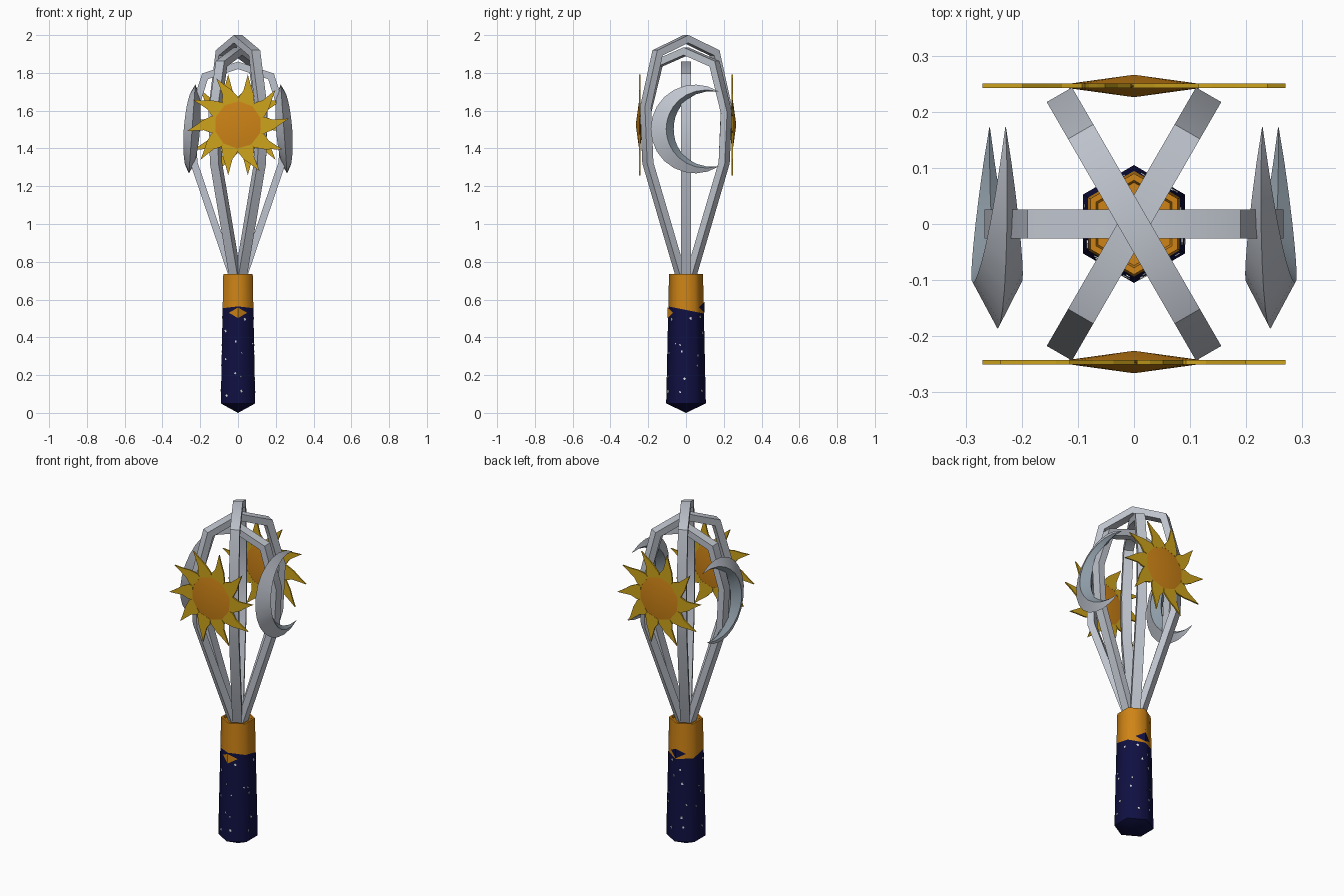
import bpy, bmesh, math, random
from mathutils import Vector, Matrix

cube = bpy.data.objects.get("Cube")
if cube:
    bpy.data.objects.remove(cube, do_unlink=True)


def material(name, r, g, b):
    m = bpy.data.materials.new(name)
    m.use_nodes = True
    m.diffuse_color = (r, g, b, 1)
    bsdf = m.node_tree.nodes["Principled BSDF"]
    bsdf.inputs["Base Color"].default_value = (r, g, b, 1)
    bsdf.inputs["Roughness"].default_value = 0.6
    return m


ORANGE = material("orange", 0.62, 0.23, 0.008)
YELLOW = material("yellow", 0.62, 0.37, 0.012)
NAVY = material("navy", 0.005, 0.005, 0.055)
WHITE = material("star white", 0.8, 0.82, 0.85)
SILVER = material("silver", 0.52, 0.55, 0.61)
BLUE_GREY = material("blue grey", 0.27, 0.33, 0.38)


def finish(bm, name, mats, smooth=None):
    bmesh.ops.recalc_face_normals(bm, faces=bm.faces)
    me = bpy.data.meshes.new(name)
    bm.to_mesh(me)
    bm.free()
    for m in mats:
        me.materials.append(m)
    ob = bpy.data.objects.new(name, me)
    bpy.context.collection.objects.link(ob)
    if smooth:
        bpy.ops.object.select_all(action='DESELECT')
        ob.select_set(True)
        bpy.context.view_layer.objects.active = ob
        bpy.ops.object.shade_smooth_by_angle(angle=math.radians(smooth))
    return ob


def bridge(bm, a, b):
    """Quads between two closed vertex rings."""
    n = len(a)
    return [bm.faces.new((a[i], a[(i + 1) % n], b[(i + 1) % n], b[i])) for i in range(n)]


# Hexagonal handle with pointed base and a shallow socket on top
BASE, TOP = 0.05, 0.735


def handle_radius(z):
    return 0.105 - 0.015 * (z - BASE) / (TOP - BASE)


bm = bmesh.new()
rings = []
for r, z in [(0.105, BASE), (0.09, TOP), (0.078, TOP), (0.074, TOP - 0.012)]:
    rings.append([bm.verts.new((r * math.sin(k * math.pi / 3), -r * math.cos(k * math.pi / 3), z))
                  for k in range(6)])
for a, b in zip(rings, rings[1:]):
    bridge(bm, a, b)
bm.faces.new(rings[-1])
tip = bm.verts.new((0, 0, 0))
for k in range(6):
    bm.faces.new((rings[0][k], rings[0][(k + 1) % 6], tip))
border, slant = Vector((0, 0, 0.545)), Vector((0, 0.2, 1))
bmesh.ops.bisect_plane(bm, geom=bm.verts[:] + bm.edges[:] + bm.faces[:],
                       plane_co=border, plane_no=slant)
for f in bm.faces:
    f.material_index = int((f.calc_center_median() - border).dot(slant) > 0)
finish(bm, "handle", [NAVY, ORANGE], 62)


# Painted diamonds folded over the front and back edges of the handle
def edge_diamond(name, mat, side, z):
    bm = bmesh.new()
    half, high = 0.048, 0.028
    r = handle_radius(z) + 0.003
    mid = [bm.verts.new((0, side * r, z + s * high)) for s in (1, -1)]
    for s in (1, -1):
        corner = bm.verts.new((s * half, side * (r - half * math.tan(math.pi / 6)), z))
        f = bm.faces.new((mid[0], corner, mid[1]))
        f.normal_update()
        if f.normal.y * side < 0:
            f.normal_flip()
    me = bpy.data.meshes.new(name)
    bm.to_mesh(me)
    bm.free()
    me.materials.append(mat)
    bpy.context.collection.objects.link(bpy.data.objects.new(name, me))


edge_diamond("front_diamond", ORANGE, -1, 0.53)
edge_diamond("back_diamond", NAVY, 1, 0.56)

# Scattered star flecks on the six sides
random.seed(4)
bm = bmesh.new()
for k in range(6):
    turn = Matrix.Rotation(k * math.pi / 3, 4, 'Z')
    for j in range(5):
        z = 0.09 + 0.085 * (j + random.uniform(0, 1))
        y = random.uniform(-0.04, 0.04)
        x = handle_radius(z) * math.cos(math.pi / 6)
        size = random.uniform(0.006, 0.011)
        mat = turn @ Matrix.Translation((x, y, z)) @ Matrix.Rotation(random.random(), 4, 'X')
        mat = mat @ Matrix.Diagonal((0.004, size, size * 1.2, 1))
        bmesh.ops.create_cube(bm, size=1, matrix=mat)
finish(bm, "star_flecks", [WHITE])


# Three crossed whisk loops of flat bar, nested by height
def whisk_loop(name, angle, top):
    half = [(0.045, 0.71), (0.252, 1.32), (0.266, 1.62), (0.19, 1.92)]
    squash = (top - 1.32) / 0.68
    half = [(r, z if z < 1.33 else 1.32 + (z - 1.32) * squash) for r, z in half]
    path = [Vector(p) for p in half + [(0, top)] + [(-r, z) for r, z in reversed(half)]]
    turn = Matrix.Rotation(math.radians(angle), 3, 'Z')
    bm = bmesh.new()
    rings = []
    for i, p in enumerate(path):
        d1 = (p - path[i - 1]).normalized() if i else (path[1] - p).normalized()
        d2 = (path[i + 1] - p).normalized() if i < len(path) - 1 else d1
        t = (d1 + d2).normalized()
        q = p + Vector((-t.y, t.x)) * 0.038 / t.dot(d1)
        rings.append([bm.verts.new(turn @ Vector((c.x, w, c.y)))
                      for c, w in ((p, -0.026), (p, 0.026), (q, 0.026), (q, -0.026))])
    for a, b in zip(rings, rings[1:]):
        bridge(bm, a, b)
    bm.faces.new(rings[0])
    bm.faces.new(rings[-1])
    finish(bm, name, [SILVER], 48)


whisk_loop("whisk_loop_tall", 120, 2.0)
whisk_loop("whisk_loop_middle", 60, 1.935)
whisk_loop("whisk_loop_low", 0, 1.86)


# Suns: lens-shaped disc with ten curling flame rays
def sun(name, side):
    place = Matrix.Translation((0, 0, 1.525)) @ Matrix.Rotation(0 if side < 0 else math.pi, 4, 'Z')
    place = place @ Matrix.Translation((0, -0.246, 0))

    def polar(r, deg, y=0):
        a = math.radians(deg)
        return place @ Vector((r * math.cos(a), y, r * math.sin(a)))

    bm = bmesh.new()
    rim = [bm.verts.new(polar(0.145, 18 * k)) for k in range(20)]
    for y in (-0.02, 0.02):
        centre = bm.verts.new(polar(0, 0, y))
        for k in range(20):
            bm.faces.new((rim[k], rim[(k + 1) % 20], centre))
    finish(bm, name + "_disc", [ORANGE], 30)

    bm = bmesh.new()
    for k in range(10):
        a = 7 + 36 * k
        outline = [(0.125, a - 27), (0.148, a - 25), (0.19, a - 14), (0.225, a - 6), (0.272, a),
                   (0.215, a + 1), (0.182, a + 2), (0.15, a + 9), (0.125, a + 9)]
        front, back = ([bm.verts.new(polar(r, d, y)) for r, d in outline] for y in (-0.004, 0.004))
        bm.faces.new(front)
        bm.faces.new(back)
        bridge(bm, front, back)
    finish(bm, name + "_rays", [YELLOW])


sun("front_sun", -1)
sun("back_sun", 1)


# Crescent moons: tapered diamond section swept along an arc, open to the back
def moon(name, side):
    bm = bmesh.new()
    n = 16
    rings = []
    for i in range(n + 1):
        t = i / n
        a = math.radians(58 + 244 * t)
        fat = max(math.sin(math.pi * t), 0.01) ** 0.9
        section = []
        for inward, x in ((0, 0), (0.082, 0.044), (0.122, 0), (0.082, -0.042)):
            r = 0.235 - inward * fat
            y, z = 0.048 + r * math.cos(a), r * math.sin(a)
            section.append(bm.verts.new((side * (0.243 - 0.072 * z + x * fat), y, 1.503 + z)))
        rings.append(section)
    for a, b in zip(rings, rings[1:]):
        for k, f in enumerate(bridge(bm, a, b)):
            f.material_index = int(k in (1, 2))
    bm.faces.new(rings[0])
    bm.faces.new(rings[-1])
    finish(bm, name, [SILVER, BLUE_GREY], 35)


moon("left_moon", 1)
moon("right_moon", -1)
